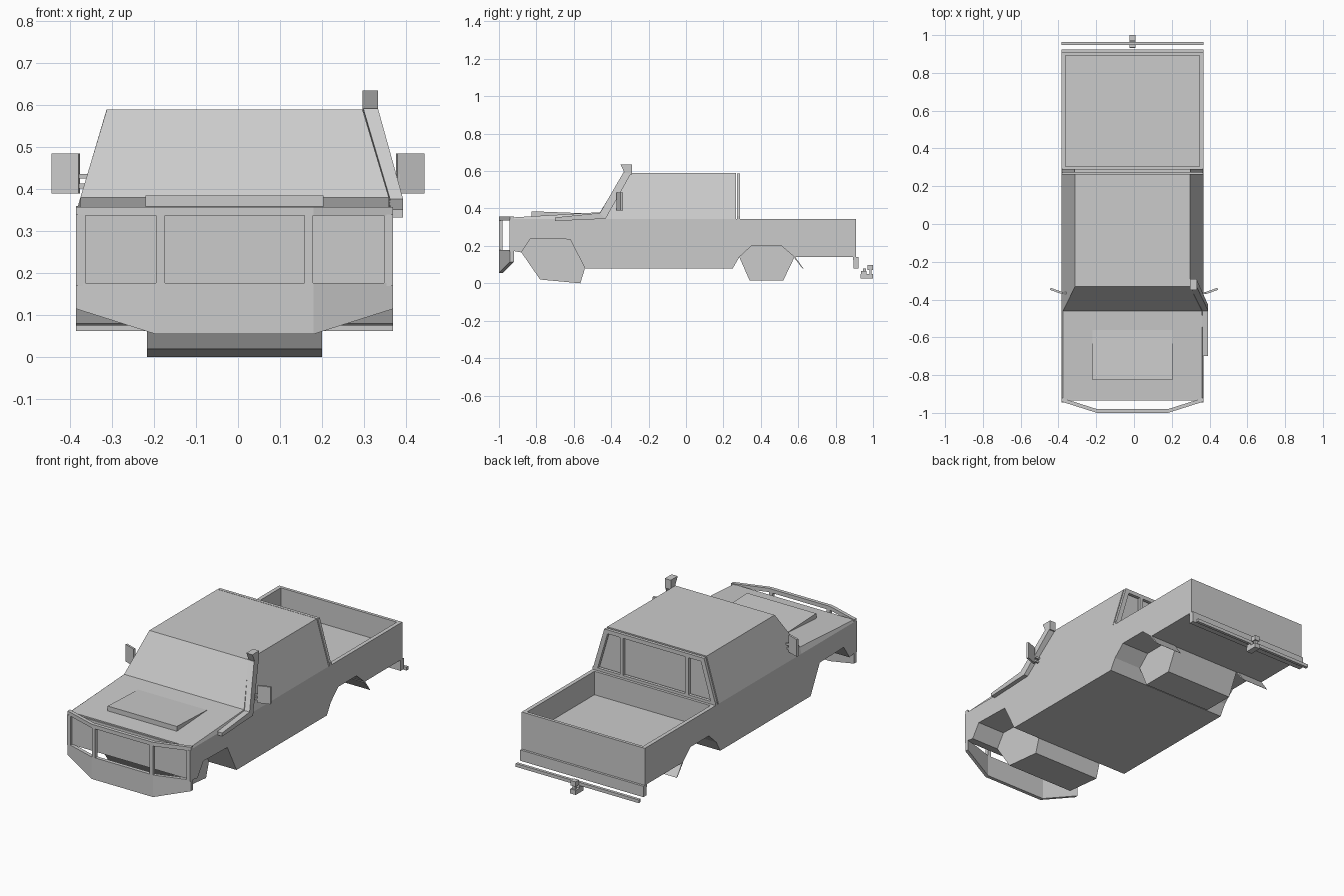
import bpy, bmesh

if "Cube" in bpy.data.objects:
    bpy.data.objects.remove(bpy.data.objects["Cube"])

CX = -0.008     # body centre line
HW = 0.377      # body half width
BELT = 0.345    # belt line height


def make(name, verts, faces):
    me = bpy.data.meshes.new(name)
    me.from_pydata(verts, [], faces)
    bm = bmesh.new()
    bm.from_mesh(me)
    bmesh.ops.recalc_face_normals(bm, faces=bm.faces)
    bm.to_mesh(me)
    bm.free()
    ob = bpy.data.objects.new(name, me)
    bpy.context.collection.objects.link(ob)
    return ob


def loft(name, rings):
    """Join equal-length point rings and cap both ends."""
    n = len(rings[0])
    verts = [p for r in rings for p in r]
    faces = [(k * n + i, k * n + (i + 1) % n, (k + 1) * n + (i + 1) % n, (k + 1) * n + i)
             for k in range(len(rings) - 1) for i in range(n)]
    faces += [tuple(range(n)), tuple(range(len(verts) - n, len(verts)))]
    return make(name, verts, faces)


def side_prism(name, profile, x0, x1):
    return loft(name, [[(x, y, z) for y, z in profile] for x in (x0, x1)])


def box(name, x0, x1, y0, y1, z0, z1):
    return side_prism(name, [(y0, z0), (y1, z0), (y1, z1), (y0, z1)], x0, x1)


# Lower body with wheel arches
arch_front = [(-0.54, 0.08), (-0.62, 0.235), (-0.83, 0.24), (-0.88, 0.165)]
arch_rear = [(0.58, 0.14), (0.51, 0.20), (0.35, 0.20), (0.285, 0.14)]
body = side_prism("lower_body",
                  [(-0.935, BELT), (0.91, BELT), (0.91, 0.14)] + arch_rear +
                  [(0.25, 0.08)] + arch_front + [(-0.935, 0.175)],
                  CX - HW, CX + HW)

# Open cargo bed
cutter = box("bed_cutter", CX - HW + 0.022, CX + HW - 0.022, 0.305, 0.893, 0.215, 0.5)
cutter.hide_render = True
cut = body.modifiers.new("bed", 'BOOLEAN')
cut.operation = 'DIFFERENCE'
cut.solver = 'EXACT'
cut.object = cutter
bpy.context.view_layer.objects.active = body
bpy.ops.object.modifier_apply(modifier=cut.name)
bpy.data.objects.remove(cutter)

# Bonnet and cab: (y, top height, top half width)
sections = [(-0.93, 0.352, 0.368), (-0.46, 0.38, 0.367), (-0.33, 0.59, 0.304), (0.266, 0.59, 0.304)]
loft("bonnet_and_cab", [[(CX - HW, y, BELT), (CX - w, y, z), (CX + w, y, z), (CX + HW, y, BELT)]
                        for y, z, w in sections])
side_prism("bonnet_scoop", [(-0.825, 0.35), (-0.825, 0.385), (-0.56, 0.375), (-0.56, 0.36)], -0.22, 0.203)

# Hulls filling the space between the wheels
side_prism("front_underbody", arch_front + [(-0.78, 0.02), (-0.565, 0.0)], CX - 0.208, CX + 0.208)
side_prism("rear_underbody", arch_rear + [(0.34, 0.015), (0.52, 0.015)], CX - 0.208, CX + 0.208)

# Rear mud flaps
for s in (-1, 1):
    side_prism("mud_flap", [(0.575, 0.14), (0.585, 0.14), (0.63, 0.075), (0.622, 0.08)],
               CX + s * 0.215, CX + s * HW)

# Front bumper and guard follow one bent path
path = [(-HW, -0.94), (-0.188, -1.0), (0.188, -1.0), (HW, -0.94)]


def guard(name, lows, top):
    loft(name, [[(CX + x, y, lo), (CX + x, y + 0.02, lo), (CX + x, y + 0.02, top), (CX + x, y, top)]
                for (x, y), lo in zip(path, lows)])


guard("front_bumper", [0.115, 0.055, 0.055, 0.115], 0.177)
guard("guard_top_bar", [0.337] * 4, 0.358)
for s in (-1, 1):
    box("guard_inner_post", CX + s * 0.166, CX + s * 0.187, -1.0, -0.98, 0.17, 0.34)
    box("guard_outer_post", CX + s * 0.355, CX + s * HW, -0.945, -0.925, 0.17, 0.34)

# Rack frame behind the cab
ya, yb = 0.273, 0.29
for s in (-1, 1):
    def bar(x0, x1, z):
        return [(CX + s * x, y, z) for x, y in ((x0, ya), (x1, ya), (x1, yb), (x0, yb))]
    loft("rack_side_post", [bar(0.35, HW, BELT), bar(0.28, 0.306, 0.585)])
    box("rack_inner_post", CX + s * 0.19, CX + s * 0.21, ya, yb, BELT, 0.58)
box("rack_top_bar", CX - 0.306, CX + 0.306, ya, yb, 0.565, 0.587)
box("rack_bottom_bar", CX - HW, CX + HW, ya, yb, BELT, 0.36)

# Snorkel: low duct, pillar pipe, intake head
def duct(x0, x1, ends):
    (ya1, za1), (yb1, zb1) = ends
    return [(x0, ya1, za1), (x1, ya1, za1), (x1, yb1, zb1), (x0, yb1, zb1)]


loft("snorkel_pipe", [duct(0.355, 0.393, [(-0.70, 0.352), (-0.70, 0.333)]),
                      duct(0.362, 0.393, [(-0.46, 0.376), (-0.43, 0.345)]),
                      duct(0.298, 0.333, [(-0.335, 0.592), (-0.295, 0.585)])])
side_prism("snorkel_head", [(-0.35, 0.635), (-0.29, 0.635), (-0.29, 0.582), (-0.325, 0.582)], 0.296, 0.333)

# Wing mirrors on two short arms
for s in (-1, 1):
    plate = [(0.379, -0.372), (0.444, -0.349), (0.441, -0.338), (0.376, -0.361)]
    loft("wing_mirror", [[(s * x, y, z) for x, y in plate] for z in (0.39, 0.485)])
    for z in (0.402, 0.425):
        box("mirror_arm", s * 0.335, s * 0.385, -0.37, -0.36, z, z + 0.011)

# Rear bumper, step bar and tow hitch
box("rear_bumper", CX - HW, CX + HW, 0.892, 0.912, 0.125, 0.14)
box("rear_bumper_plate", CX - HW, CX + HW, 0.895, 0.923, 0.08, 0.14)
box("rear_step_bar", CX - HW, CX + HW, 0.947, 0.963, 0.062, 0.08)
box("hitch_base", CX - 0.017, CX + 0.017, 0.932, 1.0, 0.025, 0.05)
box("hitch_mount", CX - 0.017, CX + 0.017, 0.935, 0.965, 0.05, 0.065)
box("hitch_stem", CX - 0.009, CX + 0.009, 0.98, 0.993, 0.05, 0.075)
box("hitch_ball", CX - 0.015, CX + 0.015, 0.97, 1.0, 0.07, 0.097)
